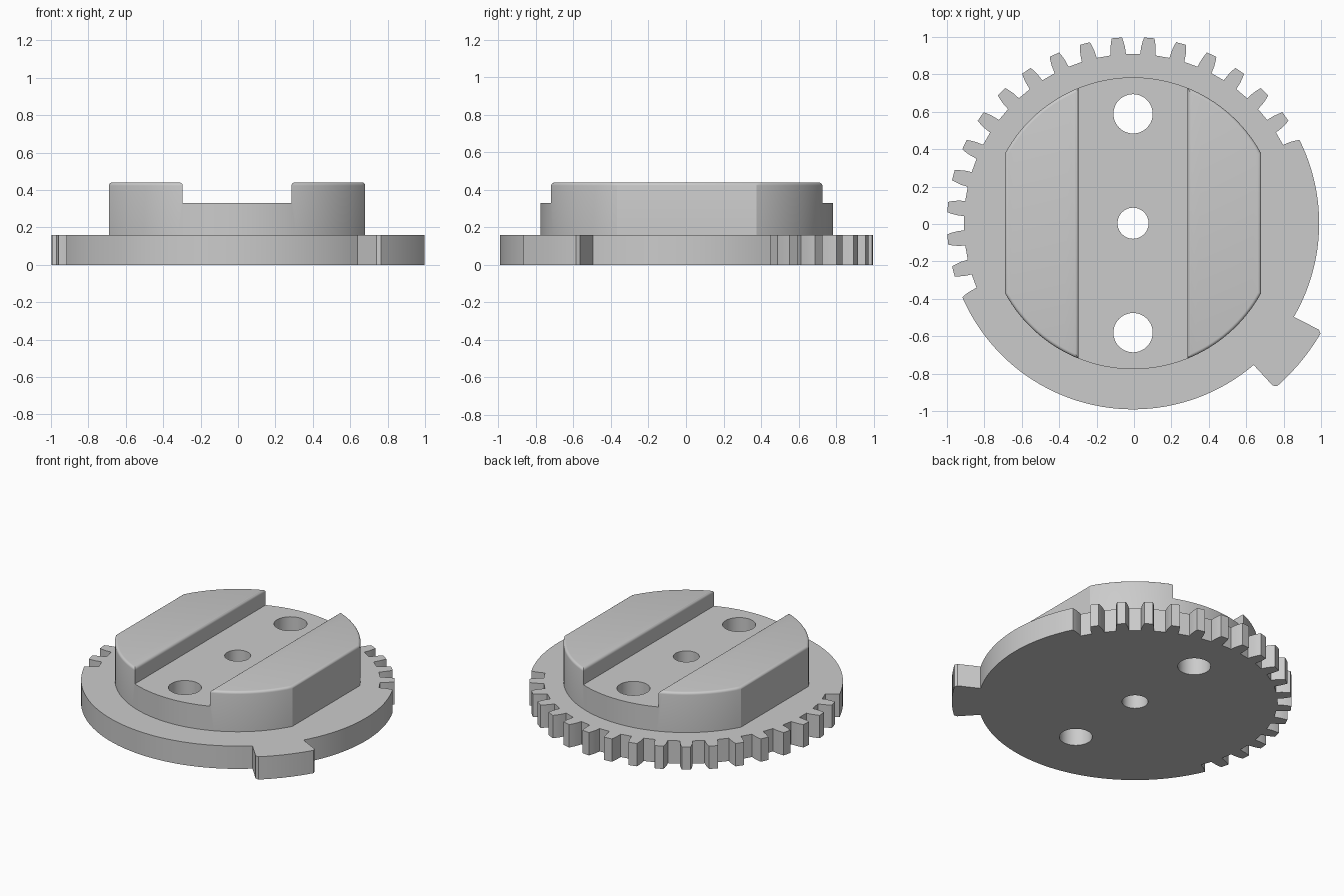
import bpy, bmesh
from math import radians, sin, cos, acos, degrees, sqrt

if "Cube" in bpy.data.objects:
    bpy.data.objects.remove(bpy.data.objects["Cube"])

CX, CY = -0.005, 0.004          # axis of the disc
R_DISC, R_ROOT, R_KEY, R_BOSS = 0.995, 0.905, 1.163, 0.78
PLATE_TOP, SLOT_FLOOR, BOSS_TOP = 0.16, 0.33, 0.44
SLOT_HALF, FLAT_HALF = 0.291, 0.685

grey = bpy.data.materials.new("plain grey")
grey.use_nodes = True
colour = (0.6, 0.6, 0.6, 1)
grey.diffuse_color = colour
grey.node_tree.nodes["Principled BSDF"].inputs["Base Color"].default_value = colour


def polar(r, deg):
    return CX + r * cos(radians(deg)), CY + r * sin(radians(deg))


def arc(r, a, b, step=2.5):
    n = max(1, round(abs(b - a) / step))
    return [polar(r, a + (b - a) * i / n) for i in range(n + 1)]


def prism(name, outline, z0, z1):
    """Extrude a flat outline from z0 to z1."""
    bm = bmesh.new()
    face = bm.faces.new([bm.verts.new((x, y, z0)) for x, y in outline])
    out = bmesh.ops.extrude_face_region(bm, geom=[face])["geom"]
    for v in out:
        if isinstance(v, bmesh.types.BMVert):
            v.co.z = z1
    bmesh.ops.recalc_face_normals(bm, faces=bm.faces)
    mesh = bpy.data.meshes.new(name)
    bm.to_mesh(mesh)
    bm.free()
    ob = bpy.data.objects.new(name, mesh)
    bpy.context.collection.objects.link(ob)
    mesh.materials.append(grey)
    return ob


def activate(ob):
    bpy.ops.object.select_all(action='DESELECT')
    ob.select_set(True)
    bpy.context.view_layer.objects.active = ob


def cut(ob, cutter):
    """Subtract a cutter and discard it."""
    mod = ob.modifiers.new("cut", 'BOOLEAN')
    mod.operation, mod.solver, mod.object = 'DIFFERENCE', 'EXACT', cutter
    activate(ob)
    bpy.ops.object.modifier_apply(modifier=mod.name)
    bpy.data.objects.remove(cutter)


def drill(ob):
    """Central bore and two larger holes along the slot."""
    for y, r in ((0, 0.083), (0.585, 0.105), (-0.585, 0.105)):
        ring = [(x, py + y) for x, py in arc(r, 0, 360, 7.5)[:-1]]
        cut(ob, prism("hole_cutter", ring, -0.5, 1))


# Toothed disc outline: teeth, plain rim, stop key, plain rim
flank = [(R_ROOT, 2.6), (0.945, 2.35), (0.975, 1.95), (R_DISC, 1.6)]   # radius, half angle
up = lambda a: [polar(r, a - h) for r, h in flank]
down = lambda a: [polar(r, a + h) for r, h in reversed(flank)]

outline = down(25)
for tooth in range(35, 200, 10):
    outline += up(tooth) + down(tooth)
outline += up(205)
outline += arc(R_DISC, 205, 310.4)
outline += [polar(1.145, 310.7)] + arc(R_KEY, 311.5, 329.5) + [polar(1.145, 330.2)]
outline += arc(R_DISC, 329.8, 384)

disc = prism("toothed_disc", outline, 0, PLATE_TOP)
drill(disc)

# Raised boss: circle with two flats, a slot across and rounded cheek tops
a = degrees(acos(FLAT_HALF / R_BOSS))
boss = prism("slotted_boss", arc(R_BOSS, a, 180 - a) + arc(R_BOSS, 180 + a, 360 - a),
             PLATE_TOP, BOSS_TOP)
slot = [(CX + sx * SLOT_HALF, sy) for sx, sy in ((-1, -1), (1, -1), (1, 1), (-1, 1))]
cut(boss, prism("slot_cutter", slot, SLOT_FLOOR, 1))

bm = bmesh.new()
bm.from_mesh(boss.data)
rim = [e for e in bm.edges if all(abs(v.co.z - BOSS_TOP) < 1e-4 for v in e.verts)
       and e.calc_face_angle(0) > 0.5]
bmesh.ops.bevel(bm, geom=rim, offset=0.022, segments=4, profile=0.5,
                affect='EDGES', clamp_overlap=True)
bm.to_mesh(boss.data)
bm.free()
drill(boss)

for ob in (disc, boss):
    activate(ob)
    bpy.ops.object.shade_smooth_by_angle(angle=radians(28))
